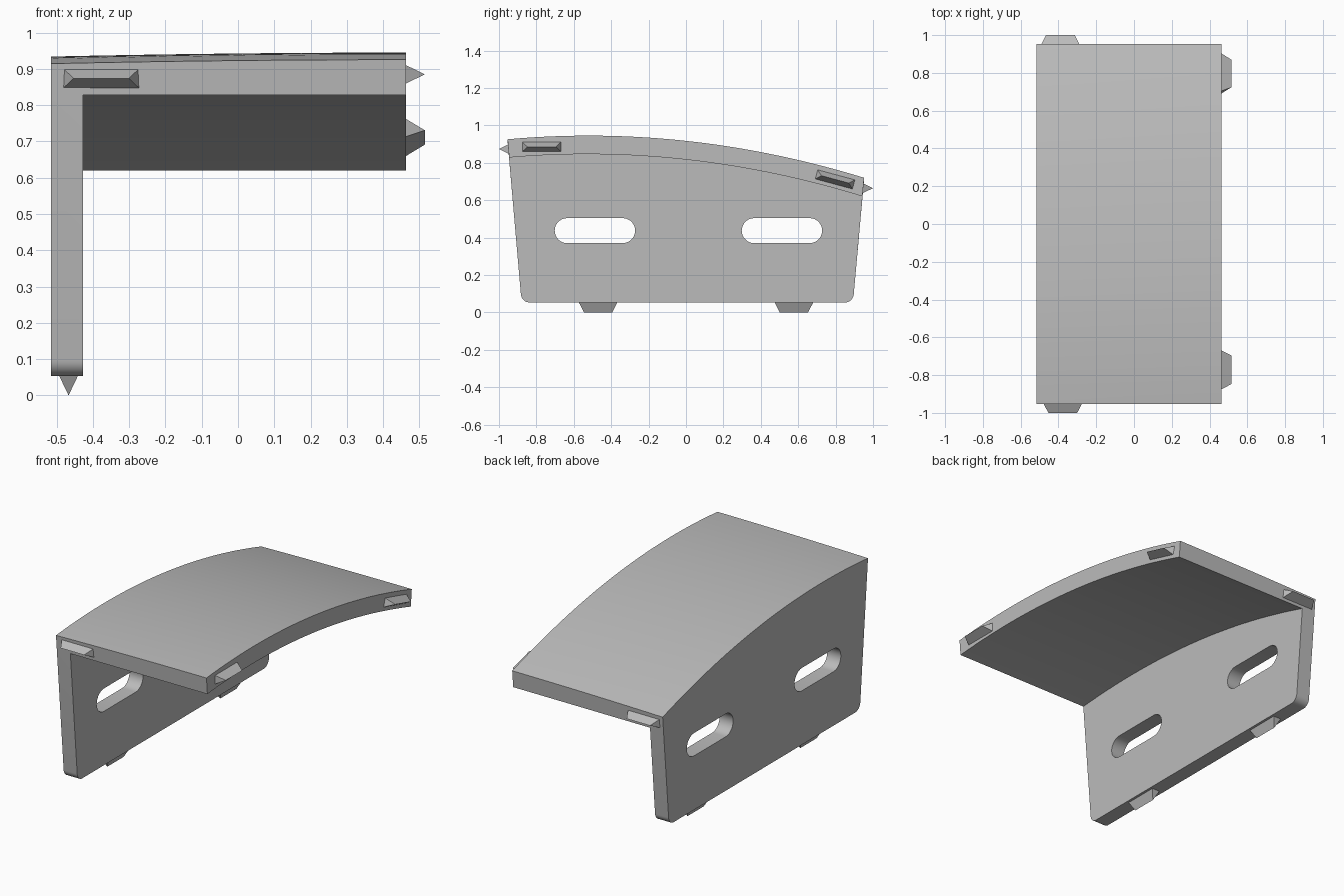
import bpy, bmesh
from math import sin, cos, pi, radians
from mathutils import Vector

if "Cube" in bpy.data.objects:
    bpy.data.objects.remove(bpy.data.objects["Cube"], do_unlink=True)

grey = bpy.data.materials.new("plain grey")
grey.use_nodes = True
COLOUR = (0.5, 0.5, 0.5, 1)
grey.diffuse_color = COLOUR
grey.node_tree.nodes["Principled BSDF"].inputs["Base Color"].default_value = COLOUR

LEFT, INNER, RIGHT = -0.515, -0.427, 0.463
STEPS = 40


def make_object(name, bm):
    bmesh.ops.recalc_face_normals(bm, faces=bm.faces)
    mesh = bpy.data.meshes.new(name)
    bm.to_mesh(mesh)
    bm.free()
    mesh.materials.append(grey)
    ob = bpy.data.objects.new(name, mesh)
    bpy.context.collection.objects.link(ob)
    return ob


def loft(name, profile, xs):
    """Sweep a closed (y, z) profile along the given x stations."""
    bm = bmesh.new()
    rings = [[bm.verts.new((x, y, z)) for y, z in profile] for x in xs]
    n = len(profile)
    for a, b in zip(rings, rings[1:]):
        for i in range(n):
            j = (i + 1) % n
            bm.faces.new((a[i], a[j], b[j], b[i]))
    bm.faces.new(rings[0])
    bm.faces.new(rings[-1])
    return make_object(name, bm)


def arc(cy, cz, r, start, end, n=10):
    return [(cy + r * cos(radians(start + (end - start) * i / n)),
             cz + r * sin(radians(start + (end - start) * i / n))) for i in range(n + 1)]


def curve(y0, y1, peak_y, peak_z):
    ys = [y0 + (y1 - y0) * i / STEPS for i in range(STEPS + 1)]
    return [(y, peak_z - 0.104 * (y - peak_y) ** 2) for y in ys]


# Bracket body: side profile with curved top and rounded lower corners
top = curve(0.952, -0.954, -0.52, 0.945)
profile = top + arc(-0.836, 0.1, 0.047, 184, 270, 8) + arc(0.85, 0.1, 0.047, 270, 356, 8)
stations = [LEFT + (RIGHT - LEFT) * i / 8 for i in range(9)]
body = loft("bracket_body", profile, stations)

# Slight crown of the top across its width
for v in body.data.vertices:
    if v.co.z > 0.6:
        v.co.z -= 0.011 * ((RIGHT - v.co.x) / (RIGHT - LEFT)) ** 2

# Hollow under the curved plate, and two rounded slots in the wall
under = curve(1.2, -1.2, -0.53, 0.846) + [(-1.2, -0.2), (1.2, -0.2)]
cutters = [loft("hollow_cutter", under, [INNER, 0.8])]
for y in (-0.487, 0.513):
    r, half = 0.067, 0.148
    slot = arc(y + half, 0.437, r, -90, 90, 14) + arc(y - half, 0.437, r, 90, 270, 14)
    cutters.append(loft("slot_cutter", slot, [-0.8, -0.2]))

bpy.context.view_layer.objects.active = body
for cutter in cutters:
    cutter.hide_render = True
    mod = body.modifiers.new("cut", "BOOLEAN")
    mod.operation = "DIFFERENCE"
    mod.solver = "EXACT"
    mod.object = cutter
    bpy.ops.object.modifier_apply(modifier=mod.name)
    bpy.data.objects.remove(cutter, do_unlink=True)

bpy.ops.object.select_all(action="DESELECT")
body.select_set(True)
bpy.ops.object.shade_smooth_by_angle(angle=radians(30))


def tab(name, base, along, out, height):
    """Ridge-shaped locating tab: rectangular base tapering to a ridge line."""
    base, along, out = Vector(base), Vector(along).normalized(), Vector(out).normalized()
    side = out.cross(along)
    bm = bmesh.new()
    sunk = base - out * 0.012
    low = [bm.verts.new(sunk + along * a * 0.109 + side * s * 0.031)
           for a, s in ((-1, -1), (1, -1), (1, 1), (-1, 1))]
    r0, r1 = (bm.verts.new(base + out * height + along * a * 0.076) for a in (-1, 1))
    for f in ((low[3], low[2], low[1], low[0]), (low[0], low[1], r1, r0),
              (low[2], low[3], r0, r1), (low[1], low[2], r1), (low[3], low[0], r0)):
        bm.faces.new(f)
    make_object(name, bm)


# Locating tabs on the wall foot, both plate ends and the free plate edge
tab("foot_tab_front", (-0.467, -0.47, 0.053), (0, 1, 0), (0, 0, -1), 0.053)
tab("foot_tab_back", (-0.467, 0.577, 0.053), (0, 1, 0), (0, 0, -1), 0.053)
tab("front_end_tab", (-0.377, -0.950, 0.874), (1, 0, 0), (0, -1, 0), 0.05)
tab("back_end_tab", (-0.39, 0.947, 0.664), (1, 0, 0), (0, 1, 0), 0.053)
tab("edge_tab_front", (RIGHT, -0.772, 0.885), (0, 1, 0), (1, 0, 0), 0.052)
tab("edge_tab_back", (RIGHT, 0.797, 0.711), (0, 1, -0.27), (1, 0, 0), 0.052)
